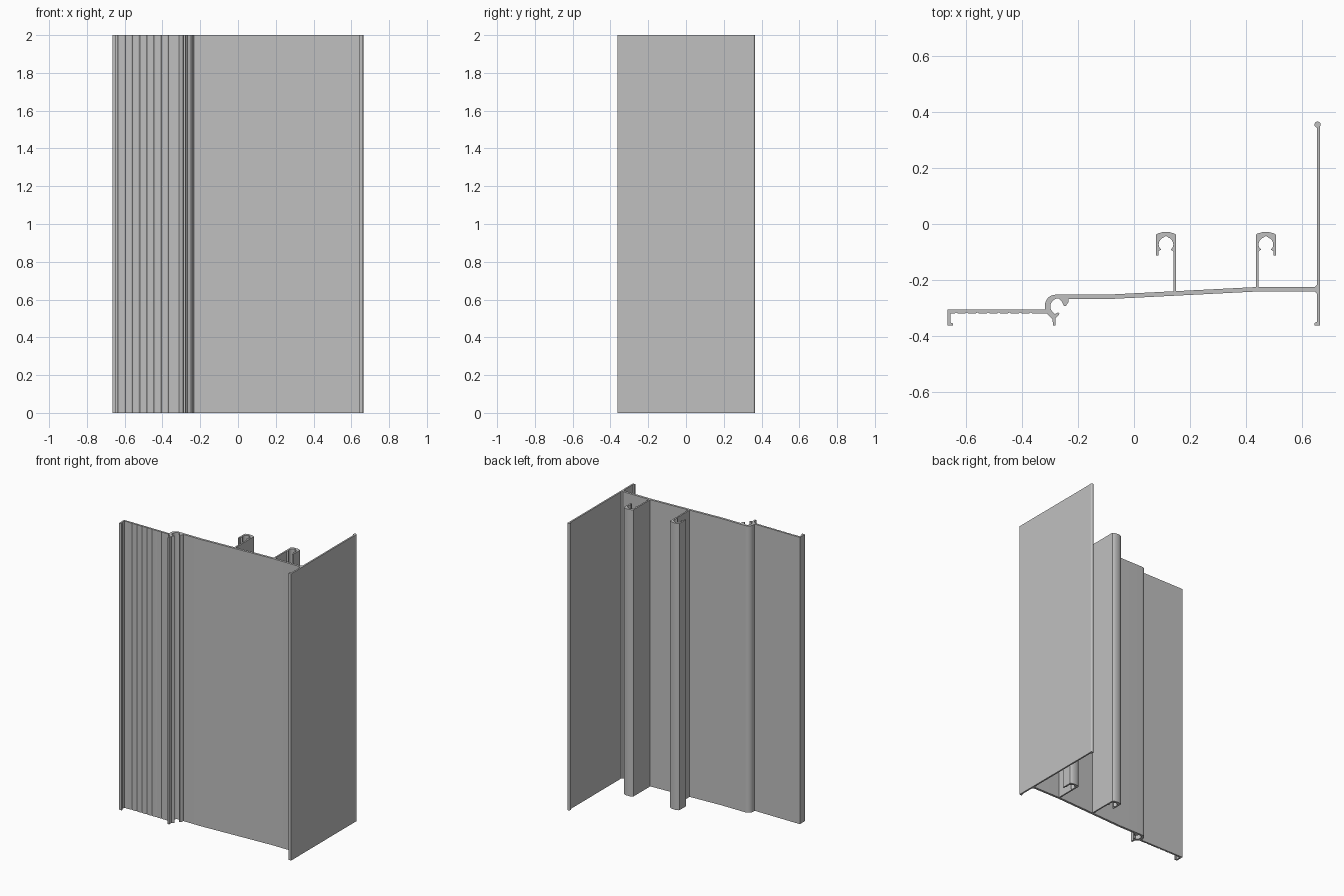
import bpy, bmesh
from math import sin, cos, radians

HEIGHT = 2.0

old = bpy.data.objects.get("Cube")
if old:
    bpy.data.objects.remove(old, do_unlink=True)

# Single bare metal colour
metal = bpy.data.materials.new("plain_grey_metal")
metal.use_nodes = True
grey = (0.53, 0.53, 0.53, 1)
metal.diffuse_color = grey
metal.node_tree.nodes["Principled BSDF"].inputs["Base Color"].default_value = grey


def arc(cx, cy, r, start, end, steps):
    """Points along a circular arc, angles in degrees."""
    angles = [radians(start + (end - start) * i / steps) for i in range(steps + 1)]
    return [(cx + r * cos(a), cy + r * sin(a)) for a in angles]


def extrude(name, outline):
    """Extrude a closed plan outline to the full height."""
    bm = bmesh.new()
    base = bm.faces.new([bm.verts.new((x, y, 0)) for x, y in outline])
    top = bmesh.ops.extrude_face_region(bm, geom=[base], use_keep_orig=True)
    verts = [v for v in top["geom"] if isinstance(v, bmesh.types.BMVert)]
    bmesh.ops.translate(bm, verts=verts, vec=(0, 0, HEIGHT))
    bmesh.ops.recalc_face_normals(bm, faces=bm.faces)
    mesh = bpy.data.meshes.new(name)
    bm.to_mesh(mesh)
    bm.free()
    mesh.materials.append(metal)
    obj = bpy.data.objects.new(name, mesh)
    bpy.context.collection.objects.link(obj)
    bpy.ops.object.select_all(action="DESELECT")
    obj.select_set(True)
    bpy.context.view_layer.objects.active = obj
    bpy.ops.object.shade_smooth_by_angle(angle=radians(28))
    return obj


# Sloping web, ending in the curled gasket socket
web = [(-0.1, -0.252)]
web += arc(-0.28, -0.289, 0.037, 90, 180, 8)
web += [(-0.317, -0.312), (-0.29, -0.339), (-0.289, -0.362), (-0.279, -0.362),
        (-0.279, -0.336), (-0.265, -0.32), (-0.271, -0.315), (-0.281, -0.321)]
web += arc(-0.269, -0.294, 0.029, 235, 90, 12)
web += [(-0.258, -0.276), (-0.249, -0.292), (-0.243, -0.292),
        (-0.234, -0.279), (-0.234, -0.268), (-0.1, -0.268),
        (0.43, -0.241), (0.644, -0.241), (0.654, -0.251),
        (0.654, -0.215), (0.644, -0.225), (0.43, -0.225)]
extrude("sloping_web", web)

# Grooved flange with a turned lip
flange = [(-0.312, -0.305), (-0.665, -0.305), (-0.665, -0.362),
          (-0.645, -0.362), (-0.645, -0.354), (-0.654, -0.351), (-0.654, -0.319)]
for i in range(8):
    x = -0.64 + 0.038 * i
    flange += [(x, -0.319), (x + 0.006, -0.315), (x + 0.012, -0.319)]
flange.append((-0.312, -0.319))
extrude("grooved_flange", flange)

# Tall side fin with a rounded bead and a small foot
extrude("side_fin", [(0.652, 0.355), (0.652, -0.348), (0.643, -0.353),
                     (0.643, -0.362), (0.663, -0.362), (0.663, 0.355)])
extrude("fin_bead", arc(0.654, 0.354, 0.011, 0, 345, 23))


def clip(name, cx, side, foot):
    """Screw-port clip: long stem on one side, short arm on the other."""
    pts = [(0.036, foot), (0.036, -0.039), (0.03, -0.034), (0.012, -0.029),
           (-0.012, -0.029), (-0.03, -0.034), (-0.036, -0.039),
           (-0.036, -0.112), (-0.027, -0.112), (-0.027, -0.097), (-0.017, -0.091)]
    pts += arc(0, -0.073, 0.026, 205, 110, 8)
    pts.append((0, -0.042))
    pts += arc(0, -0.073, 0.026, 70, -25, 8)
    pts += [(0.017, -0.091), (0.026, -0.098), (0.026, foot)]
    extrude(name, [(cx + side * x, y) for x, y in pts])


clip("middle_clip", 0.114, 1, -0.243)
clip("left_clip", 0.47, -1, -0.23)
